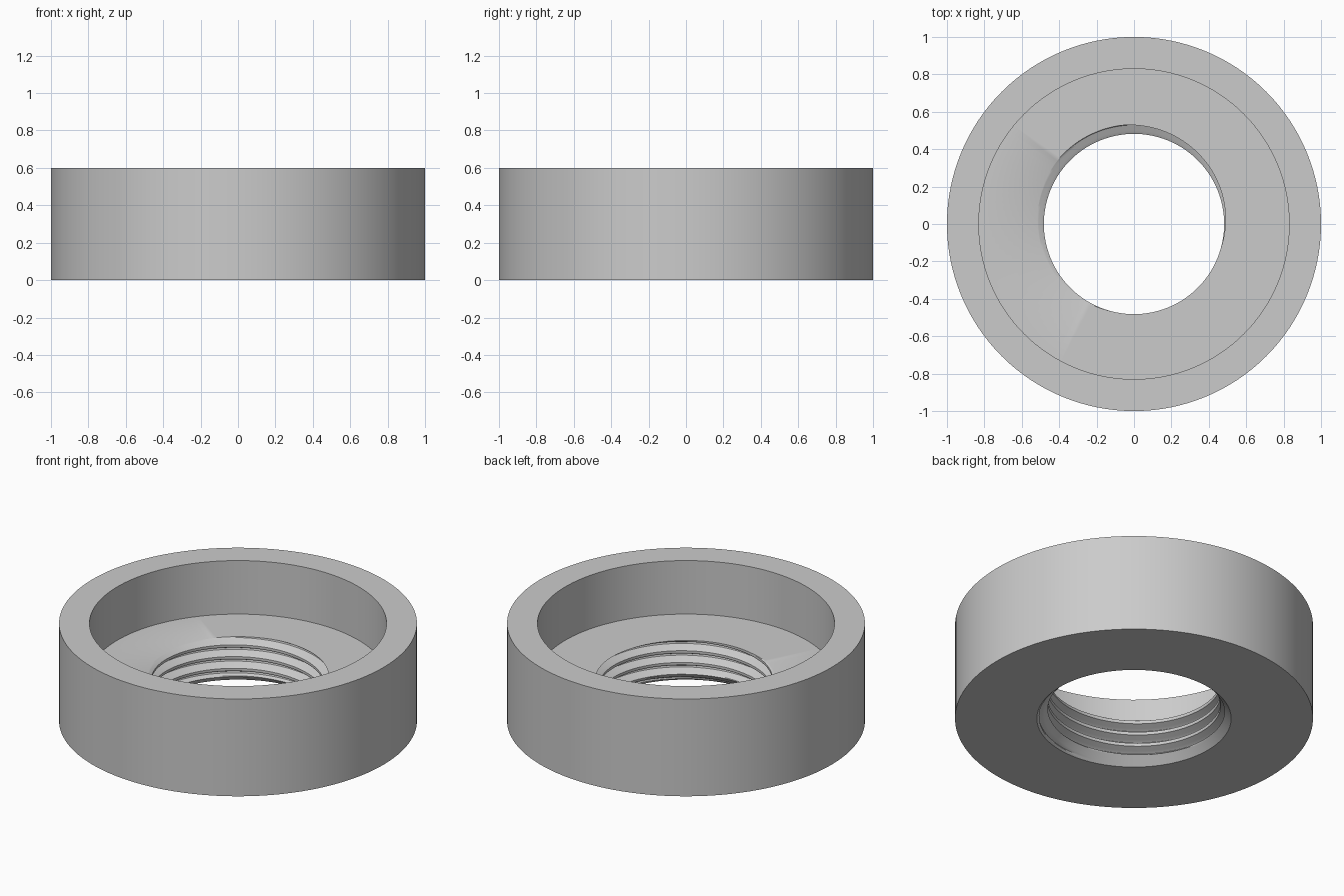
import bpy, bmesh, math

if "Cube" in bpy.data.objects:
    bpy.data.objects.remove(bpy.data.objects["Cube"])

SEGMENTS = 128
FLOOR, HEIGHT = 0.27, 0.6          # recess floor and overall height
OUTER, RECESS = 1.0, 0.83          # outer wall and recess radii
MINOR, MAJOR = 0.482, 0.532        # thread crest and root radii
PITCH, STEPS = 0.0725, 16          # thread lead and rows per turn
START = math.radians(120)          # direction where the groove runs out on the floor
CHAMFER = 0.543                    # mouth radius of the lower chamfer


def hole_radius(z, angle):
    """Right-handed thread with flat crests and roots, chamfered below."""
    phase = (z - FLOOR) / PITCH - (angle - START) / math.tau
    away = abs(phase - round(phase))              # 0 at root, 0.5 at crest
    blend = min(max((away - 0.0625) / 0.3125, 0), 1)
    thread = MAJOR + (MINOR - MAJOR) * blend
    return max(thread, CHAMFER - z)


def section(angle):
    """Closed radius/height outline of the ring at one angle."""
    rows = int(FLOOR / PITCH * STEPS) + 3 * STEPS
    points = []
    for row in range(rows):
        z = (row / STEPS - 1 + angle / math.tau) * PITCH
        z = min(max(z, 0), FLOOR)
        points.append((hole_radius(z, angle), z))
    return points + [(RECESS, FLOOR), (RECESS, HEIGHT), (OUTER, HEIGHT), (OUTER, 0)]


# Sweep the section round the axis; rows climb with the thread
bm = bmesh.new()
columns = []
for i in range(SEGMENTS + 1):
    a = math.tau * i / SEGMENTS
    columns.append([bm.verts.new((r * math.cos(a), r * math.sin(a), z))
                    for r, z in section(a)])
for left, right in zip(columns, columns[1:]):
    for j in range(len(left)):
        k = (j + 1) % len(left)
        bm.faces.new((left[j], right[j], right[k], left[k]))
bmesh.ops.remove_doubles(bm, verts=bm.verts, dist=0.00005)
bmesh.ops.recalc_face_normals(bm, faces=bm.faces)
mesh = bpy.data.meshes.new("threaded_cup_ring")
bm.to_mesh(mesh)
bm.free()

# Plain grey metal
grey = bpy.data.materials.new("plain_grey")
grey.use_nodes = True
colour = (0.6, 0.6, 0.6, 1)
grey.diffuse_color = colour
grey.node_tree.nodes["Principled BSDF"].inputs["Base Color"].default_value = colour
mesh.materials.append(grey)

ring = bpy.data.objects.new("threaded_cup_ring", mesh)
bpy.context.collection.objects.link(ring)
bpy.context.view_layer.objects.active = ring
ring.select_set(True)
bpy.ops.object.shade_smooth_by_angle(angle=math.radians(30))
